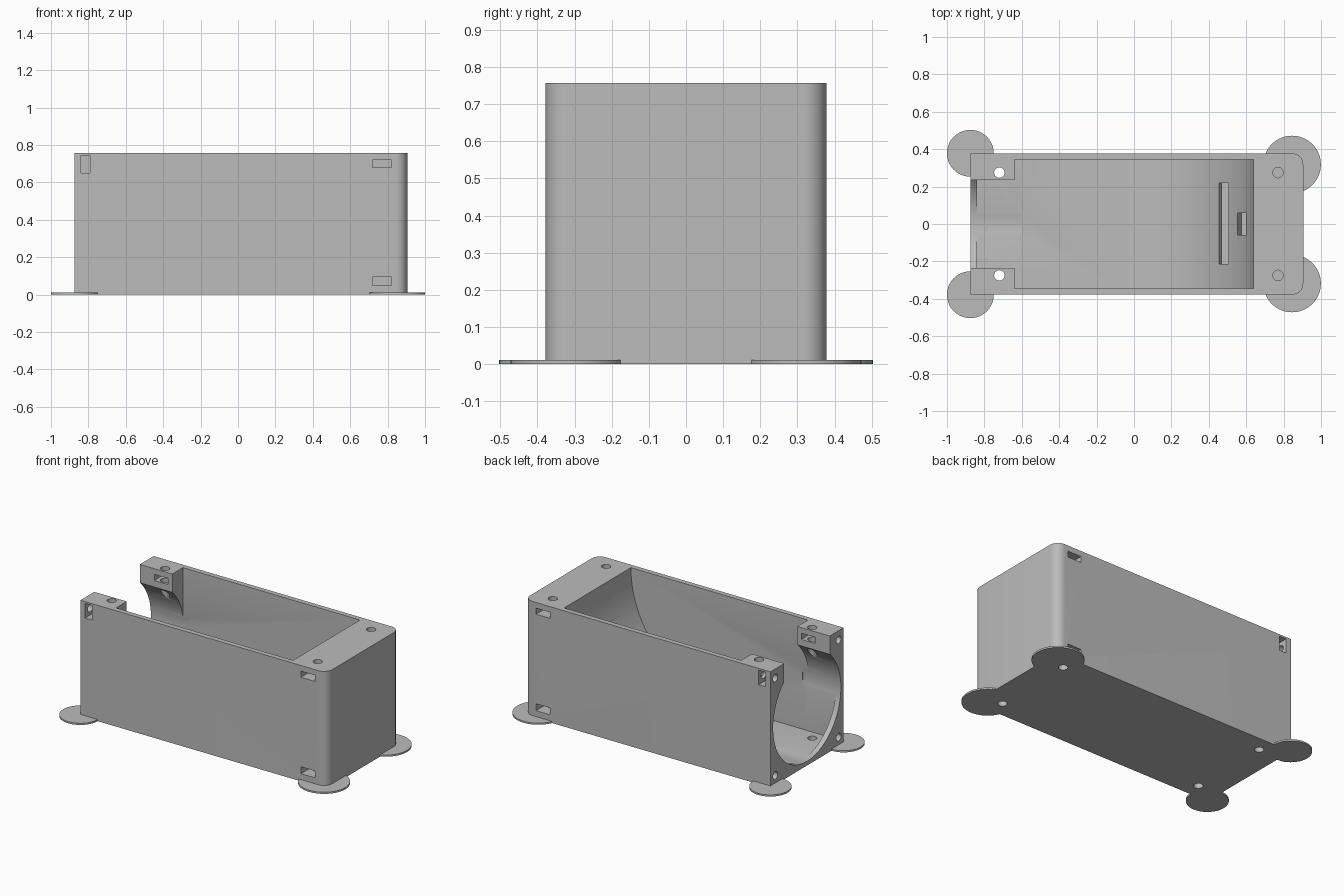
import bpy, bmesh
from math import sin, cos, pi, asin

old = bpy.data.objects.get("Cube")
if old:
    bpy.data.objects.remove(old, do_unlink=True)

grey = bpy.data.materials.new("plain grey")
grey.use_nodes = True
grey.diffuse_color = (0.5, 0.5, 0.5, 1)
grey.node_tree.nodes["Principled BSDF"].inputs["Base Color"].default_value = (0.5, 0.5, 0.5, 1)

# Body dimensions
BACK, FRONT, HALF, TOP = -0.875, 0.905, 0.378, 0.757
FLOOR, INNER, MID = 0.033, 0.345, 0.378


def arc(cx, cy, r, a, b, n=24):
    return [(cx + r * cos(a + (b - a) * i / n), cy + r * sin(a + (b - a) * i / n)) for i in range(n + 1)]


def prism(name, outline, axis, lo, hi):
    """Extrude a 2D outline along an axis; the outline uses the other two axes in order."""
    bm = bmesh.new()

    def place(p, d):
        c = list(p)
        c.insert("xyz".index(axis), d)
        return bm.verts.new(c)

    a = [place(p, lo) for p in outline]
    b = [place(p, hi) for p in outline]
    bm.faces.new(a)
    bm.faces.new(b[::-1])
    for i in range(len(a)):
        j = (i + 1) % len(a)
        bm.faces.new((a[i], b[i], b[j], a[j]))
    bmesh.ops.recalc_face_normals(bm, faces=bm.faces)
    mesh = bpy.data.meshes.new(name)
    bm.to_mesh(mesh)
    bm.free()
    mesh.materials.append(grey)
    ob = bpy.data.objects.new(name, mesh)
    bpy.context.collection.objects.link(ob)
    return ob


def box(x0, x1, y0, y1, z0, z1):
    return prism("cutter", [(x0, y0), (x1, y0), (x1, y1), (x0, y1)], "z", z0, z1)


def rod(cx, cy, r, axis, lo, hi, name="cutter"):
    n = 64 if r > 0.1 else 24
    return prism(name, arc(cx, cy, r, 0, 2 * pi, n)[:-1], axis, lo, hi)


def cut(ob, *cutters):
    for cutter in cutters:
        cutter.hide_render = True
        m = ob.modifiers.new("cut", "BOOLEAN")
        m.operation, m.solver, m.object = "DIFFERENCE", "EXACT", cutter
        bpy.context.view_layer.objects.active = ob
        bpy.ops.object.modifier_apply(modifier=m.name)
        bpy.data.objects.remove(cutter, do_unlink=True)


# Body block with two rounded corners
R = 0.06
outline = ([(BACK, -HALF)] + arc(FRONT - R, -HALF + R, R, -pi / 2, 0, 10)
           + arc(FRONT - R, HALF - R, R, 0, pi / 2, 10) + [(BACK, HALF)])
body = prism("body", outline, "z", 0, TOP)

# Main cavity with a curved ramp at one end
ramp = 0.64
radius = TOP - FLOOR
cavity = [(-0.64, 0.9), (-0.64, FLOOR)] + arc(ramp - radius, TOP, radius, -pi / 2, 0, 32) + [(ramp, 0.9)]
cut(body, prism("cutter", cavity, "y", -INNER, INNER))

# Round open end with a slot above it, leaving two top blocks
slot, r = 0.235, 0.35
a = pi / 2 - asin(slot / r)
tunnel = [(-slot, 0.9)] + arc(0, MID, r, pi - a, 2 * pi + a, 64) + [(slot, 0.9)]
cut(body, prism("cutter", tunnel, "x", BACK - 0.1, -0.6))
cut(body, box(-0.84, -0.6, -INNER, INNER, FLOOR, MID))

# Grooves in the ramp
cut(body, prism("cutter", [(0.45, 0.28), (0.468, 0.25), (0.505, 0.26), (0.505, 0.4), (0.45, 0.4)],
                "y", -0.215, 0.22))
cut(body, prism("cutter", [(0.55, 0.42), (0.575, 0.36), (0.6, 0.37), (0.6, 0.6), (0.55, 0.6)],
                "y", -0.06, 0.06))

# Screw holes and nut slots, mirrored across y
for s in (-1, 1):
    def side_box(x0, x1, y0, y1, z0, z1):
        return box(x0, x1, min(s * y0, s * y1), max(s * y0, s * y1), z0, z1)

    y = s * 0.275
    cut(body,
        rod(0.77, y, 0.028, "z", 0.62, 0.9), rod(0.77, y, 0.028, "z", -0.1, 0.14),
        rod(-0.72, y, 0.028, "z", 0.5, 0.9), rod(-0.72, y, 0.028, "z", -0.1, 0.1),
        side_box(0.72, 0.82, 0.23, 0.5, 0.68, 0.72),
        side_box(0.72, 0.82, 0.23, 0.5, 0.05, 0.095),
        side_box(-0.77, -0.67, 0.2, 0.32, 0.68, 0.72),
        rod(s * 0.327, 0.697, 0.025, "x", -1, -0.77),
        rod(s * 0.327, 0.06, 0.025, "x", -1, -0.8),
        side_box(-0.84, -0.79, 0.285, 0.5, 0.65, 0.745),
        side_box(-0.84, -0.79, 0.3, 0.366, 0.035, 0.105))

# Flat corner feet
feet = []
for s, side in ((-1, "right"), (1, "left")):
    feet.append(rod(BACK, s * HALF, 0.125, "z", 0, 0.011, "small_foot_" + side))
    big = rod(0.845, s * 0.318, 0.154, "z", 0, 0.011, "large_foot_" + side)
    cut(big, rod(0.77, s * 0.275, 0.028, "z", -0.1, 0.1))
    feet.append(big)
# Keep the small feet clear of the cavity floor
bpy.ops.object.select_all(action="DESELECT")
for ob in [body] + feet:
    ob.select_set(True)
bpy.context.view_layer.objects.active = body
bpy.ops.object.shade_smooth_by_angle(angle=pi / 6)
